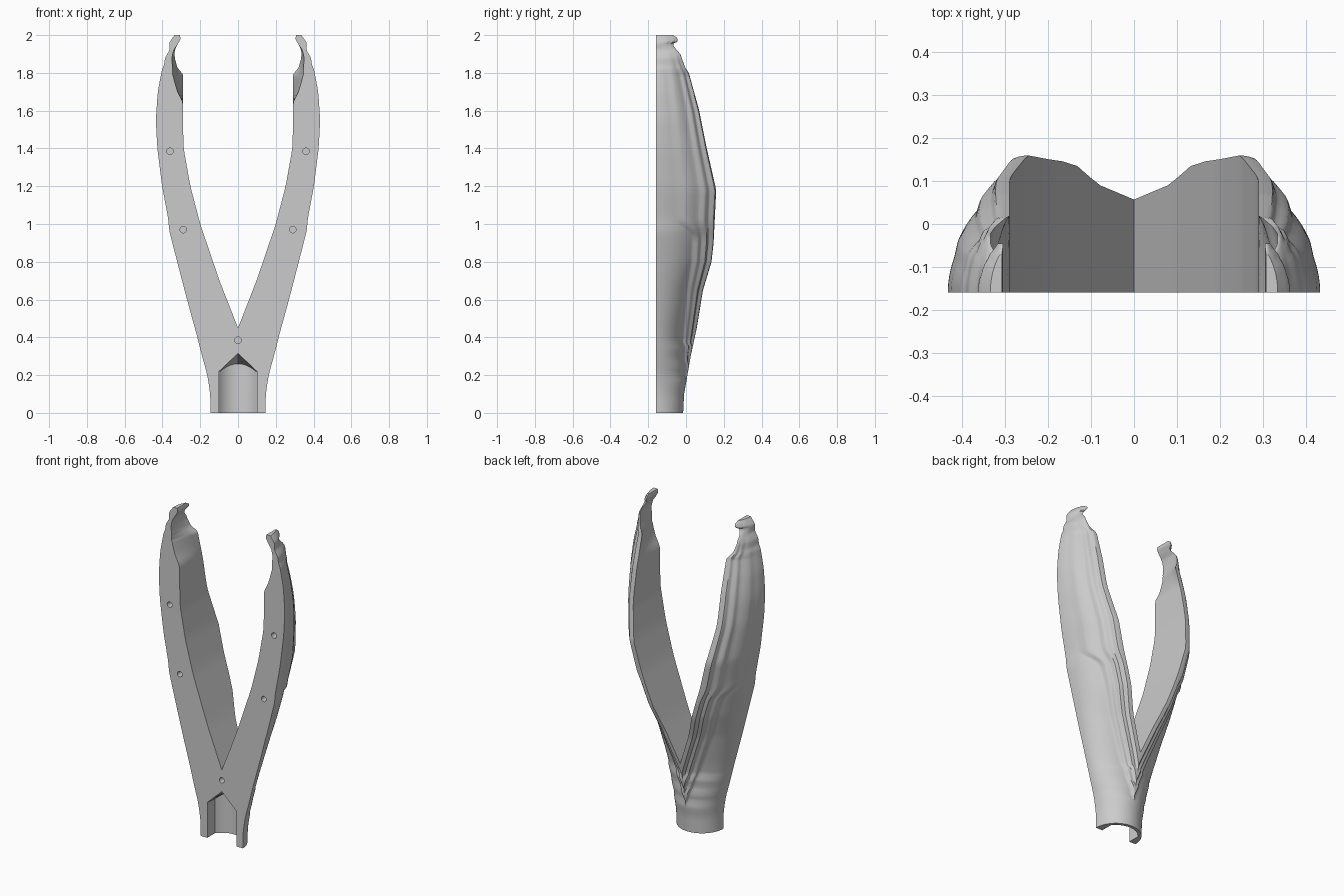
import bpy, bmesh, math

if "Cube" in bpy.data.objects:
    bpy.data.objects.remove(bpy.data.objects["Cube"], do_unlink=True)

FRONT = -0.16
EPS = 0.006

# Outlines as (height, value) pairs
OUTER = [(0, .145), (.1, .147), (.2, .162), (.3, .19), (.4, .215), (.6, .27), (.8, .322), (.98, .368),
         (1.01, .366), (1.2, .402), (1.4, .427), (1.55, .435), (1.7, .425), (1.82, .402), (1.84, .392),
         (1.88, .386), (1.92, .363), (1.96, .364), (1.98, .35), (2, .335)]
INNER = [(0, -.165), (.45, 0), (.7, .098), (1, .2), (1.2, .252), (1.4, .288), (1.46, .29), (1.79, .29),
         (1.83, .322), (1.88, .335), (1.92, .335), (1.96, .315), (1.98, .303), (2, .308)]
SCOOP = [(1.64, 0), (1.7, .03), (1.75, .045), (1.79, .055), (1.83, .025), (1.88, .015), (1.92, .006), (1.95, 0)]
BACK = [(0, -.015), (.1, -.01), (.3, .025), (.45, .057), (.65, .09), (.8, .135), (.9, .146), (1.18, .16),
        (1.4, .11), (1.6, .07), (1.8, .015), (1.83, -.005), (1.9, -.03), (1.94, -.065), (1.955, -.068),
        (1.965, -.045), (1.985, -.045), (2, -.07)]


def linear(table, z):
    if z <= table[0][0]:
        return table[0][1]
    for (a, va), (b, vb) in zip(table, table[1:]):
        if z <= b:
            return va + (vb - va) * (z - a) / (b - a)
    return table[-1][1]


def rounded(table, z, r=0.03):
    """Average of the outline around z, which softens its corners."""
    r = min(r, abs(z - .45), 2 - z, z)
    r = min(r, .008) if z > 1.76 else r
    return sum(linear(table, z + r * k / 3) for k in range(-3, 4)) / 7


def smooth(t):
    t = max(0, min(1, t))
    return t * t * (3 - 2 * t)


def terrace_lines(z, xi, xo):
    """Positions of the three raised ledges that follow the inner edge."""
    t = smooth((z - .92) / .11)
    return [xi + (1 - t) * low + t * part * (xo - xi)
            for low, part in ((.033, .27), (.066, .53), (.098, .87))]


def section(z):
    """Points from the front inner corner, over the back, to the front outer corner."""
    xo, virtual = rounded(OUTER, z), rounded(INNER, z)
    xi = max(0, virtual)
    height = linear(BACK, z) - FRONT
    lines = terrace_lines(z, virtual, xo)

    def lift(x):
        return .08 * height * sum(smooth((k - x) / (2 * EPS) + .5) for k in lines)

    def surface(x):
        u = min(1, (x - xi) / (xo - xi))
        return FRONT + (height - lift(xi)) * math.sqrt(1 - u * u) + lift(x)

    # Inner wall, hollowed toward the front near the top
    pts = []
    for i in range(8):
        t = 1 - i / 8
        pts.append((xi + linear(SCOOP, z) * t ** .7, FRONT + height * (1 - t), z))
    # Stepped back
    xs, last = [xi], xi
    for k in lines:
        k = min(k, xo - 2 * EPS)
        start = k - EPS
        xs += [last + (start - last) * f for f in (.33, .67)]
        xs += [start, k - EPS / 2, k, k + EPS / 2, k + EPS]
        last = k + EPS
    a0 = math.asin(max(0, min(1, (last - xi) / (xo - xi))))
    for i in range(1, 15):
        xs.append(xi + (xo - xi) * math.sin(a0 + (math.pi / 2 - a0) * i / 14))
    top = xi
    for x in xs:
        top = min(xo, max(top, x))
        pts.append((top, surface(top) if top < xo - 1e-7 else FRONT, z))
    return pts


def add_object(name, bm):
    bmesh.ops.recalc_face_normals(bm, faces=bm.faces)
    mesh = bpy.data.meshes.new(name)
    bm.to_mesh(mesh)
    bm.free()
    obj = bpy.data.objects.new(name, mesh)
    bpy.context.collection.objects.link(obj)
    return obj


# Forked half shell: one arm lofted upward, then mirrored
heights = [i * .025 for i in range(71)] + [1.75 + i * .00625 for i in range(1, 41)]
bm = bmesh.new()
rows = [[bm.verts.new(p) for p in section(z)] for z in heights]
for z, low, high in zip(heights, rows, rows[1:]):
    for i in range(len(low)):
        j = (i + 1) % len(low)
        if z < .449 and i < 8:
            continue  # open on the centre plane
        bm.faces.new((low[i], low[j], high[j], high[i]))
bm.faces.new(rows[0])
bm.faces.new(rows[-1])
bmesh.ops.remove_doubles(bm, verts=bm.verts, dist=1e-5)
bmesh.ops.dissolve_degenerate(bm, edges=bm.edges, dist=1e-5)
loose = [v for v in bm.verts if not v.link_faces]
bmesh.ops.delete(bm, geom=loose, context='VERTS')
shell = add_object("forked_half_shell", bm)
mirror = shell.modifiers.new("mirror", 'MIRROR')
mirror.use_clip = True
mirror.merge_threshold = 1e-4

# Socket cutter: gabled opening with a rounded back
bm = bmesh.new()
cols = []
for i in range(21):
    x = -.1 + .01 * i
    back = FRONT + math.sqrt(.125 ** 2 - x * x)
    gable, arch = .315 - .95 * abs(x), .215 + .045 * (1 - (x / .1) ** 2)
    ring = [(-.25, -.05), (-.25, gable), (FRONT, gable), (back, arch), (back, -.05)]
    cols.append([bm.verts.new((x, y, z)) for y, z in ring])
for a, b in zip(cols, cols[1:]):
    for i in range(5):
        j = (i + 1) % 5
        bm.faces.new((a[i], a[j], b[j], b[i]))
bm.faces.new(cols[0])
bm.faces.new(cols[-1])
cutters = [add_object("socket_cutter", bm)]

# Pin hole cutters
for x, z in ((0, .385), (.29, .97), (-.29, .97), (.36, 1.385), (-.36, 1.385)):
    bpy.ops.mesh.primitive_cylinder_add(vertices=24, radius=.017, depth=.1,
                                        location=(x, FRONT, z), rotation=(math.pi / 2, 0, 0))
    bpy.context.object.name = "pin_hole_cutter"
    cutters.append(bpy.context.object)

for cutter in cutters:
    cut = shell.modifiers.new("cut", 'BOOLEAN')
    cut.operation, cut.solver, cut.object = 'DIFFERENCE', 'EXACT', cutter
    cutter.hide_render = True
    cutter.hide_set(True)

# Plain grey material
grey = bpy.data.materials.new("plain_grey")
grey.use_nodes = True
colour = (.6, .6, .6, 1)
grey.diffuse_color = colour
grey.node_tree.nodes["Principled BSDF"].inputs["Base Color"].default_value = colour
shell.data.materials.append(grey)

# Bake the cuts, remove the cutters, shade smooth with sharp edges kept
bpy.ops.object.select_all(action='DESELECT')
shell.select_set(True)
bpy.context.view_layer.objects.active = shell
for m in list(shell.modifiers):
    bpy.ops.object.modifier_apply(modifier=m.name)
for cutter in cutters:
    bpy.data.objects.remove(cutter, do_unlink=True)
bpy.ops.object.shade_smooth_by_angle(angle=math.radians(35))
